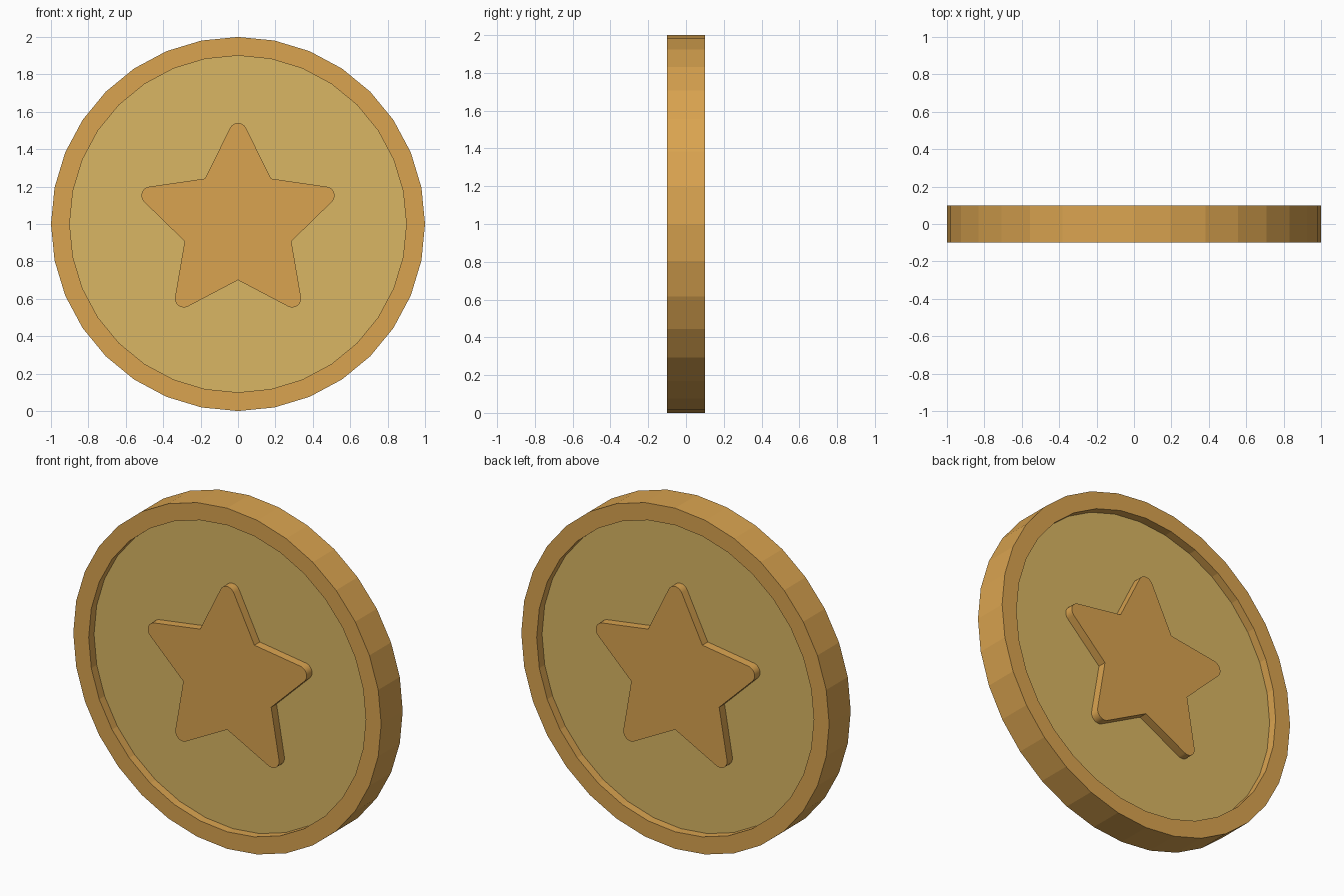
import bpy, bmesh
from math import sin, cos, asin, atan2, pi, radians

if "Cube" in bpy.data.objects:
    bpy.data.objects.remove(bpy.data.objects["Cube"])

SIDES = 32
HALF, FLOOR = 0.10, 0.05       # half thickness at the rim, and at the sunken face


def material(name, color):
    m = bpy.data.materials.new(name)
    m.diffuse_color = color
    m.use_nodes = True
    m.node_tree.nodes["Principled BSDF"].inputs["Base Color"].default_value = m.diffuse_color
    return m


rim_mat = material("orange_gold", (0.70, 0.37, 0.08, 1))
face_mat = material("pale_gold", (0.70, 0.47, 0.125, 1))


def finish(name, bm, mats):
    me = bpy.data.meshes.new(name)
    bm.to_mesh(me)
    bm.free()
    for m in mats:
        me.materials.append(m)
    ob = bpy.data.objects.new(name, me)
    bpy.context.collection.objects.link(ob)
    return ob


# Coin body: lathed rim profile (radius, y) closed by two sunken faces
def coin_body():
    bm = bmesh.new()
    profile = [(0.9, -FLOOR), (0.9, -HALF), (1, -HALF),
               (1, HALF), (0.9, HALF), (0.9, FLOOR)]
    rings = []
    for r, y in profile:
        rings.append([bm.verts.new((r * sin(2 * pi * i / SIDES), y,
                                    1 + r * cos(2 * pi * i / SIDES)))
                      for i in range(SIDES)])
    for a, b in zip(rings, rings[1:]):
        for i in range(SIDES):
            j = (i + 1) % SIDES
            bm.faces.new((a[i], a[j], b[j], b[i]))
    for ring in (rings[0], rings[-1]):
        bm.faces.new(ring).material_index = 1
    bmesh.ops.recalc_face_normals(bm, faces=bm.faces)
    return finish("coin_body", bm, [rim_mat, face_mat])


# Star outline with rounded tips, as (x, z) around the coin centre
def star_outline(outer=0.6, inner=0.3, fillet=0.0475, steps=8):
    half = atan2(inner * sin(pi / 5), outer - inner * cos(pi / 5))
    centre = outer - fillet / sin(half)
    sweep = pi / 2 - half
    pts = []
    for k in range(5):
        t = 2 * pi * k / 5
        for s in range(steps + 1):
            a = t - sweep + 2 * sweep * s / steps
            pts.append((centre * sin(t) + fillet * sin(a),
                        centre * cos(t) + fillet * cos(a)))
        pts.append((inner * sin(t + pi / 5), inner * cos(t + pi / 5)))
    return pts


# Raised star on one side of the coin, open where it meets the face
def star(name, side):
    bm = bmesh.new()
    base = bm.faces.new([bm.verts.new((x, side * FLOOR, 1 + z))
                         for x, z in star_outline()])
    ext = bmesh.ops.extrude_face_region(bm, geom=[base], use_keep_orig=True)
    for v in ext["geom"]:
        if isinstance(v, bmesh.types.BMVert):
            v.co.y = side * HALF
    bmesh.ops.recalc_face_normals(bm, faces=bm.faces)
    bmesh.ops.delete(bm, geom=[f for f in bm.faces
                               if all(abs(abs(v.co.y) - FLOOR) < 1e-5 for v in f.verts)],
                     context='FACES_ONLY')
    ob = finish(name, bm, [rim_mat])
    # soft walls around the rounded tips, crisp edges elsewhere
    bpy.ops.object.select_all(action='DESELECT')
    bpy.context.view_layer.objects.active = ob
    ob.select_set(True)
    bpy.ops.object.shade_smooth_by_angle(angle=radians(30))


coin_body()
star("front_star", -1)
star("back_star", 1)
